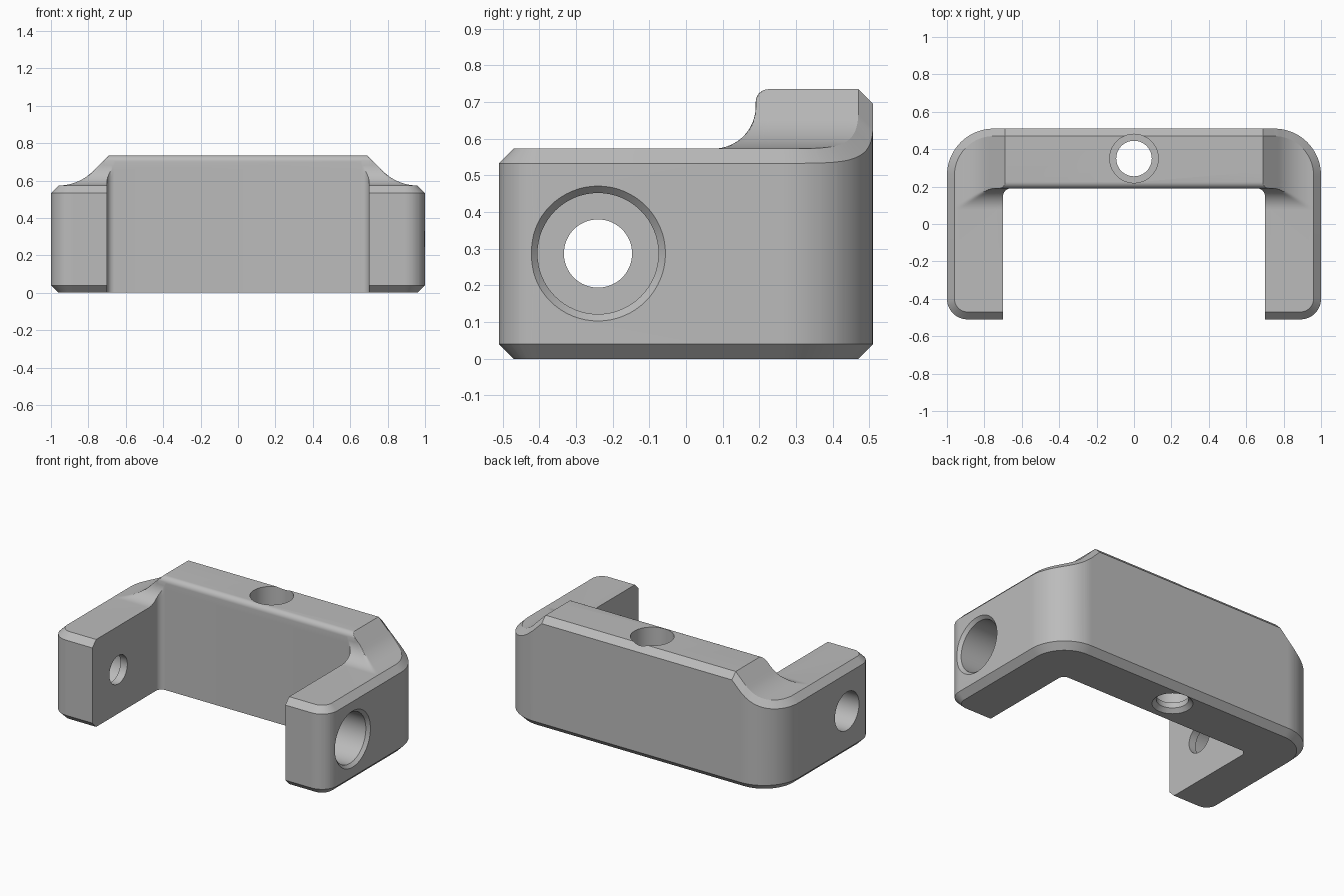
import bpy, bmesh
from math import sin, cos, pi, sqrt, radians
from mathutils import Vector, Matrix

cube = bpy.data.objects.get("Cube")
if cube:
    bpy.data.objects.remove(cube, do_unlink=True)

ARM_Z, WALL_Z = 0.573, 0.735      # top of the arms, top of the rear wall
CH = 0.04                         # outer chamfer
INNER_X, INNER_Y = 0.70, 0.19     # inside of the arms, inside of the wall
FRONT_C, FRONT_R = (0.89, -0.40), 0.11
BACK_C, BACK_R = (0.75, 0.26), 0.25
FILLET, ROUND = 0.115, 0.035      # arm-to-wall fillet, rounded wall edge
SLOPE_X, SLOPE_R = 0.69, 0.265    # side slope start and its blend radius


def arc(c, r, a0, a1, n):
    """Points on an arc, angles in quarter turns."""
    return [(c[0] + r * cos((a0 + (a1 - a0) * i / n) * pi / 2),
             c[1] + r * sin((a0 + (a1 - a0) * i / n) * pi / 2)) for i in range(n + 1)]


def height_from_side(x):
    line = WALL_Z - (x - SLOPE_X)
    foot = SLOPE_X + WALL_Z - ARM_Z
    end = foot + SLOPE_R * (sqrt(2) - 1)
    if x >= end:
        return ARM_Z
    if x > end - SLOPE_R / sqrt(2):
        return ARM_Z + SLOPE_R - sqrt(SLOPE_R ** 2 - (end - x) ** 2)
    return min(WALL_Z, line)


def height_from_front(y):
    start = INNER_Y - FILLET
    if y <= start:
        return ARM_Z
    if y < INNER_Y - 1e-4:
        return ARM_Z + FILLET - sqrt(max(0, FILLET ** 2 - (y - start) ** 2))
    d = max(0, INNER_Y + ROUND - y)
    return WALL_Z - ROUND + sqrt(max(0, ROUND ** 2 - d ** 2))


def top_height(x, y):
    return min(height_from_side(abs(x)), height_from_front(y))


def outward(x, y):
    """Outline normal; zero along the inside of the U."""
    if abs(x) < INNER_X + 1e-3 and FRONT_C[1] - FRONT_R + CH + 1e-3 < y < INNER_Y + 1e-3:
        return Vector((0, 0, 0))
    c = BACK_C if y > 0 else FRONT_C
    dx = max(abs(x) - c[0], 0) * (1 if x > 0 else -1)
    dy = max(y - c[1], 0) if y > 0 else min(y - c[1], 0)
    return Vector((dx, dy, 0)).normalized()


# U-shaped outline, inset by the chamfer
front_y = FRONT_C[1] - FRONT_R + CH
outer = ([(INNER_X, front_y)] + arc(FRONT_C, FRONT_R - CH, -1, 0, 12)
         + arc(BACK_C, BACK_R - CH, 0, 1, 24))
inner = arc((INNER_X - CH, INNER_Y - CH), CH, 1, 0, 8)


def mirrored(pts):
    return [(-x, y) for x, y in reversed(pts)]


outline = outer + mirrored(outer) + mirrored(inner) + inner

bm = bmesh.new()
bm.faces.new([bm.verts.new((x, y, 0)) for x, y in outline])
bmesh.ops.triangulate(bm, faces=bm.faces[:])


def slice_at(axis, value):
    co, no = Vector((0, 0, 0)), Vector((0, 0, 0))
    co[axis], no[axis] = value, 1
    bmesh.ops.bisect_plane(bm, geom=bm.verts[:] + bm.edges[:] + bm.faces[:],
                           dist=1e-6, plane_co=co, plane_no=no)


# Slice the top so that it can follow the slopes and fillets
for i in range(25):
    x = SLOPE_X + 0.272 * i / 24
    slice_at(0, x)
    slice_at(0, -x)
for i in range(16):
    slice_at(1, INNER_Y - 2e-4 - FILLET * (1 - sin(i / 15 * pi / 2)))
for i in range(1, 9):
    slice_at(1, INNER_Y + ROUND * (1 - cos(i / 8 * pi / 2)))
for v in bm.verts:
    v.co.z = top_height(v.co.x, v.co.y)

# Sweep the rim down: top chamfer, wall, bottom chamfer
rim = [e for e in bm.edges if e.is_boundary]
for step, drop, level in ((CH, CH, None), (0, 0, CH), (-CH, 0, 0)):
    normals = {}
    for v in {v for e in rim for v in e.verts}:
        normals[v.co.to_tuple(5)] = outward(v.co.x, v.co.y)
    new = bmesh.ops.extrude_edge_only(bm, edges=rim)["geom"]
    rim = [g for g in new if isinstance(g, bmesh.types.BMEdge) and g.is_boundary]
    for v in {v for e in rim for v in e.verts}:
        v.co += normals[v.co.to_tuple(5)] * step
        v.co.z = v.co.z - drop if level is None else level
bmesh.ops.contextual_create(bm, geom=rim)
bmesh.ops.recalc_face_normals(bm, faces=bm.faces[:])
mesh = bpy.data.meshes.new("bracket")
bm.to_mesh(mesh)
bm.free()
bracket = bpy.data.objects.new("bracket", mesh)
bpy.context.collection.objects.link(bracket)

grey = bpy.data.materials.new("grey")
grey.use_nodes = True
grey.diffuse_color = (0.5, 0.5, 0.5, 1)
grey.node_tree.nodes["Principled BSDF"].inputs["Base Color"].default_value = (0.5, 0.5, 0.5, 1)
mesh.materials.append(grey)


def bore(bm, profile, matrix, n=64):
    """Solid of revolution about local z from (position, radius) pairs."""
    rings = [[bm.verts.new(matrix @ Vector((r * cos(2 * pi * i / n), r * sin(2 * pi * i / n), z)))
              for i in range(n)] for z, r in profile]
    for a, b in zip(rings, rings[1:]):
        for i in range(n):
            j = (i + 1) % n
            bm.faces.new((a[i], a[j], b[j], b[i]))
    bm.faces.new(rings[0][::-1])
    bm.faces.new(rings[-1])


# Stepped holes through both arms and the rear wall
bm = bmesh.new()
arm_hole = Matrix.Translation((0, -0.24, 0.287))
bore(bm, [(0.65, 0.093), (0.75, 0.093), (0.75, 0.165), (0.98, 0.165), (1.02, 0.203)],
     arm_hole @ Matrix.Rotation(pi / 2, 4, 'Y'))
bore(bm, [(0.65, 0.093), (0.75, 0.093), (0.75, 0.125), (1.05, 0.125)],
     arm_hole @ Matrix.Rotation(-pi / 2, 4, 'Y'))
bore(bm, [(-0.01, 0.13), (0.025, 0.095), (0.06, 0.095), (0.06, 0.13), (0.8, 0.13)],
     Matrix.Translation((0, 0.35, 0)))
bmesh.ops.recalc_face_normals(bm, faces=bm.faces[:])
cut_mesh = bpy.data.meshes.new("hole_cutter")
bm.to_mesh(cut_mesh)
bm.free()
cutter = bpy.data.objects.new("hole_cutter", cut_mesh)
cutter.hide_render = True
bpy.context.collection.objects.link(cutter)

mod = bracket.modifiers.new("holes", 'BOOLEAN')
mod.operation, mod.solver, mod.object = 'DIFFERENCE', 'EXACT', cutter
bpy.ops.object.select_all(action='DESELECT')
bracket.select_set(True)
bpy.context.view_layer.objects.active = bracket
bpy.ops.object.modifier_apply(modifier=mod.name)
bpy.data.objects.remove(cutter, do_unlink=True)
bpy.ops.object.shade_smooth_by_angle(angle=radians(30))
